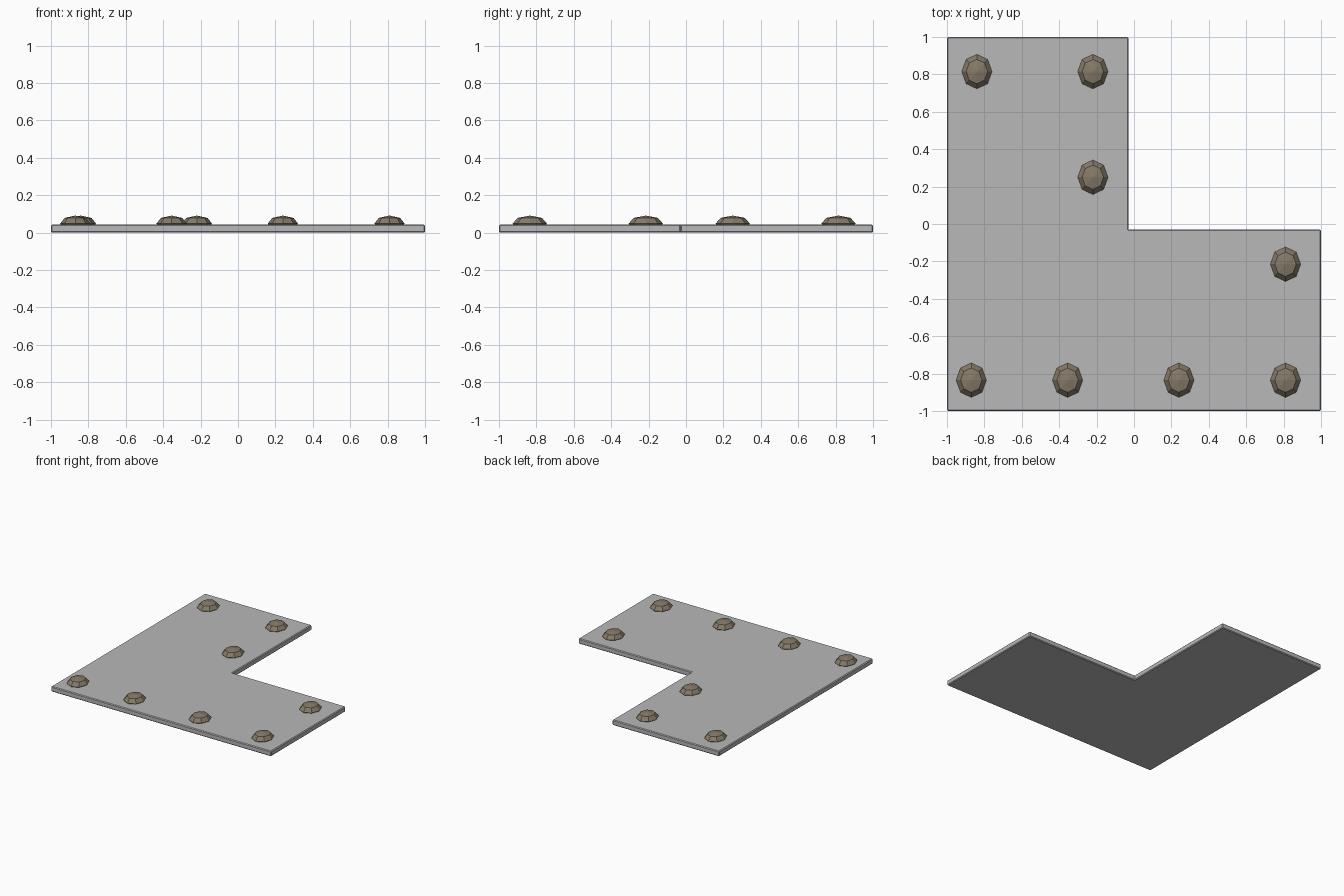
import bpy
import bmesh
from mathutils import Matrix

cube = bpy.data.objects.get("Cube")
if cube:
    bpy.data.objects.remove(cube, do_unlink=True)


def make_material(name, color):
    mat = bpy.data.materials.new(name)
    mat.use_nodes = True
    mat.diffuse_color = color
    mat.node_tree.nodes["Principled BSDF"].inputs["Base Color"].default_value = color
    return mat


def make_object(name, bm, mat):
    mesh = bpy.data.meshes.new(name)
    bmesh.ops.recalc_face_normals(bm, faces=bm.faces)
    bm.to_mesh(mesh)
    bm.free()
    mesh.materials.append(mat)
    obj = bpy.data.objects.new(name, mesh)
    bpy.context.collection.objects.link(obj)
    return obj


plate_grey = make_material("plate grey", (0.48, 0.48, 0.48, 1))
rivet_bronze = make_material("rivet bronze", (0.235, 0.195, 0.138, 1))

# L-shaped plate with chamfered edges
THICKNESS = 0.043
NOTCH = -0.03
outline = [(-1, -1), (1, -1), (1, NOTCH), (NOTCH, NOTCH), (NOTCH, 1), (-1, 1)]
bm = bmesh.new()
base = bm.faces.new([bm.verts.new((x, y, 0)) for x, y in outline])
top = bmesh.ops.extrude_face_region(bm, geom=[base])["geom"]
bmesh.ops.translate(bm, vec=(0, 0, THICKNESS),
                    verts=[g for g in top if isinstance(g, bmesh.types.BMVert)])
plate = make_object("corner_plate", bm, plate_grey)
bevel = plate.modifiers.new("chamfer", "BEVEL")
bevel.width = 0.006
bevel.segments = 1

# Faceted oval rivets, lower halves sunk in the plate
rivet_spots = [(-0.84, 0.815), (-0.22, 0.815), (-0.22, 0.25), (0.81, -0.215),
               (-0.87, -0.835), (-0.355, -0.835), (0.24, -0.835), (0.81, -0.835)]
for i, (x, y) in enumerate(rivet_spots, 1):
    bm = bmesh.new()
    bmesh.ops.create_uvsphere(bm, u_segments=8, v_segments=4, radius=1,
                              matrix=Matrix.Diagonal((0.081, 0.092, 0.043, 1)))
    rivet = make_object(f"rivet_{i}", bm, rivet_bronze)
    rivet.location = (x, y, 0.048)
